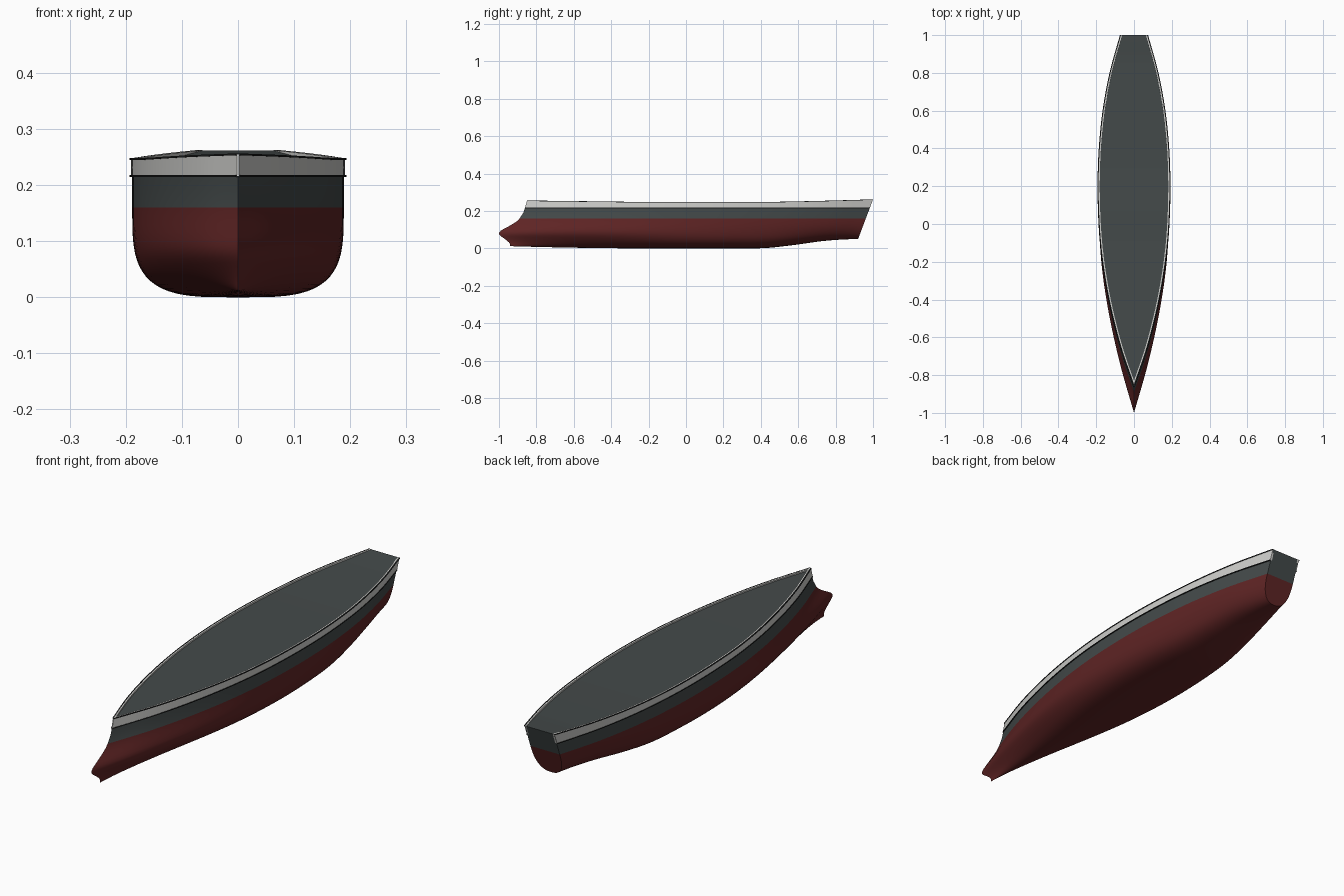
import bpy, bmesh, math

if "Cube" in bpy.data.objects:
    bpy.data.objects.remove(bpy.data.objects["Cube"])

N = 64  # stations along the hull


def material(name, rgb):
    m = bpy.data.materials.new(name)
    m.diffuse_color = (*rgb, 1)
    m.use_nodes = True
    m.node_tree.nodes["Principled BSDF"].inputs["Base Color"].default_value = m.diffuse_color
    return m


RED = material("dark red", (0.115, 0.018, 0.018))
GREY = material("slate grey", (0.058, 0.069, 0.069))
LIGHT = material("light grey", (0.62, 0.62, 0.60))
BLACK = material("near black", (0.012, 0.013, 0.013))


def curve(pts, x):
    """Monotone-ish cubic through a few (x, value) points."""
    if x <= pts[0][0]:
        return pts[0][1]
    if x >= pts[-1][0]:
        return pts[-1][1]
    i = max(k for k in range(len(pts) - 1) if pts[k][0] <= x)

    def slope(k):
        a, b = pts[max(k - 1, 0)], pts[min(k + 1, len(pts) - 1)]
        return (b[1] - a[1]) / (b[0] - a[0])
    (x0, y0), (x1, y1) = pts[i], pts[i + 1]
    h = x1 - x0
    t = (x - x0) / h
    return ((2*t**3 - 3*t*t + 1) * y0 + (t**3 - 2*t*t + t) * h * slope(i)
            + (3*t*t - 2*t**3) * y1 + (t**3 - t*t) * h * slope(i + 1))


# Lines of the ship
STEM = [(0.0, -0.938), (0.012, -0.94), (0.03, -0.945), (0.055, -0.975), (0.07, -0.996),
        (0.083, -1.0), (0.095, -0.99), (0.12, -0.945), (0.145, -0.905), (0.18, -0.875),
        (0.22, -0.86), (0.256, -0.85)]
PLAN = [(0, 0), (.1, .063), (.2, .112), (.3, .149), (.4, .174), (.5, .186),
        (.6, .188), (.7, .179), (.8, .158), (.9, .122), (1, .07)]
KEEL = [(0, .012), (.1, .007), (.25, .002), (.4, 0), (.65, 0), (.74, .002),
        (.82, .018), (.9, .039), (.96, .048), (1, .05)]
SHEER = [(0, .256), (.15, .2525), (.35, .248), (.5, .248), (.7, .2485), (.85, .254), (1, .262)]
POWER = [(0, 2.0), (.2, 2.4), (.5, 3.5), (.7, 3.4), (1, 2.5)]


def width(u):
    return curve(PLAN, u)


def sheer(u):
    return curve(SHEER, u)


def deck_z(u):
    return sheer(u) - 0.0005 - 0.006 * min(1, (1 - u) * 15)


def along(u, z):
    bow = curve(STEM, z)
    stern = 0.92 + 0.08 * (z - 0.05) / 0.212
    return bow + (stern - bow) * u


def station(k):
    t = k / N
    return 0.35 * t * t * (3 - 2 * t) + 0.65 * t


def loft(name, section, mats, closed=False, cap=None, pick=None):
    """Skin both sides through section(u) -> list of (x, z)."""
    bm = bmesh.new()
    for side in (1, -1):
        rows = []
        for k in range(N + 1):
            u = station(k)
            rows.append([bm.verts.new((side * x, along(u, z), z)) for x, z in section(u)])
        n = len(rows[0])
        for a, b in zip(rows, rows[1:]):
            for j in range(n if closed else n - 1):
                m = (j + 1) % n
                f = bm.faces.new((a[j], b[j], b[m], a[m]))
                f.material_index = pick(j) if pick else 0
        if cap == "box":
            bm.faces.new(rows[0])
            bm.faces.new(rows[-1])
        elif cap == "transom":
            end = rows[-1]
            mid = [bm.verts.new((0, v.co.y, v.co.z)) for v in end]
            for j in range(n - 1):
                f = bm.faces.new((end[j], mid[j], mid[j + 1], end[j + 1]))
                f.material_index = pick(j)
    bmesh.ops.remove_doubles(bm, verts=bm.verts, dist=1e-5)
    bmesh.ops.dissolve_degenerate(bm, edges=bm.edges, dist=1e-6)
    bmesh.ops.recalc_face_normals(bm, faces=bm.faces)
    me = bpy.data.meshes.new(name)
    bm.to_mesh(me)
    bm.free()
    for m in mats:
        me.materials.append(m)
    ob = bpy.data.objects.new(name, me)
    bpy.context.collection.objects.link(ob)
    bpy.ops.object.select_all(action='DESELECT')
    ob.select_set(True)
    bpy.context.view_layer.objects.active = ob
    bpy.ops.object.shade_smooth_by_angle(angle=math.radians(35))
    return ob


# Hull: rounded red bottom, grey topsides, deck sheet closing the top
BILGE = 18
WATERLINE = 0.16


def hull_section(u):
    w, k, p = width(u), curve(KEEL, u), curve(POWER, u)
    pts = []
    for j in range(BILGE + 1):
        h = (j / BILGE) ** 1.8
        pts.append((w * max(0, 1 - (1 - h) ** p) ** (1 / p), k + h * (WATERLINE - k)))
    top = deck_z(u)
    pts += [(w, 0.19), (w, 0.215), (w, top)]
    return pts


loft("hull", hull_section, [RED, GREY], cap="transom",
     pick=lambda j: 0 if j < BILGE else 1)
deck = loft("deck", lambda u: [(width(u), deck_z(u)), (0, deck_z(u))], [GREY])
if deck.data.polygons[len(deck.data.polygons) // 4].normal.z < 0:
    deck.data.flip_normals()


# Strips that follow the sides: offsets out and in, low and high edge
def strip(name, out, inner, low, high, mat):
    def section(u):
        w = width(u)
        a, b = w + out, max(w - inner, 0)
        return [(a, low(u)), (a, high(u)), (b, high(u)), (b, low(u))]
    return loft(name, section, [mat], closed=True, cap="box")


strip("bulwark", 0.002, 0.007, lambda u: 0.216, sheer, LIGHT)
strip("lower_rubbing_strip", 0.0045, 0.001, lambda u: 0.2145, lambda u: 0.2175, BLACK)
strip("upper_rubbing_strip", 0.0045, 0.001,
      lambda u: sheer(u) - 0.003, lambda u: sheer(u) + 0.0002, BLACK)
